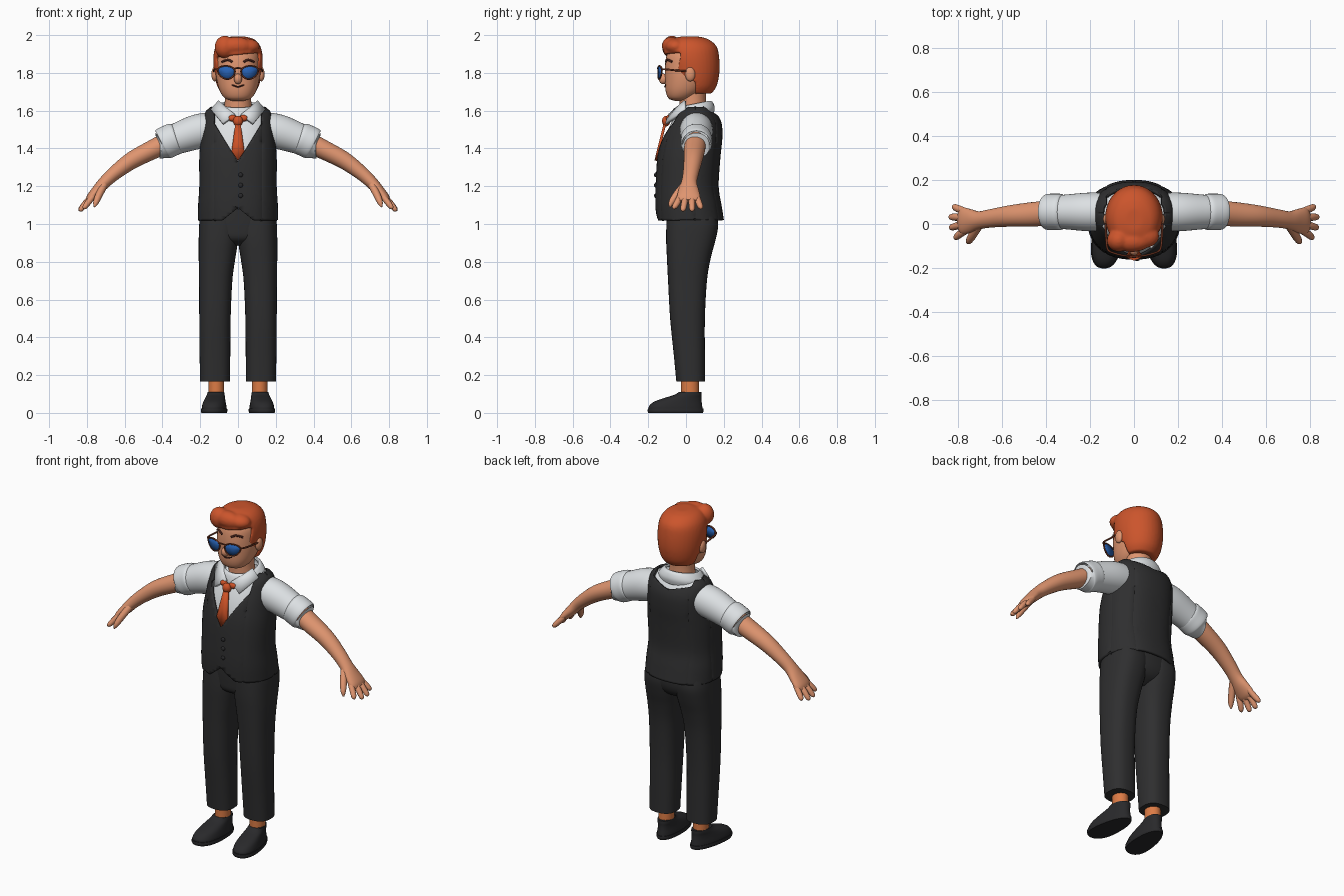
import bpy, bmesh, math
from mathutils import Vector, Matrix

if "Cube" in bpy.data.objects:
    bpy.data.objects.remove(bpy.data.objects["Cube"])


def material(name, r, g, b):
    m = bpy.data.materials.new(name)
    m.use_nodes = True
    m.diffuse_color = (r, g, b, 1)
    m.node_tree.nodes["Principled BSDF"].inputs["Base Color"].default_value = (r, g, b, 1)
    return m


SKIN = material("skin", .74, .30, .16)
HAIR = material("orange hair", .60, .09, .025)
SHIRT = material("white shirt", .72, .75, .77)
SUIT = material("charcoal cloth", .028, .028, .029)
SHOE = material("black leather", .022, .022, .024)
TIE = material("orange tie", .62, .085, .02)
SOCK = material("orange sock", .72, .20, .06)
LENS = material("blue lens", .02, .12, .45)
FRAME = material("brown frame", .16, .035, .015)
DARK = material("dark brown", .06, .015, .01)


def finish(name, bm, mat, mirror=False, thick=0, offset=0.0, remesh=0):
    """Turn a bmesh into a smooth shaded object with its modifiers."""
    bmesh.ops.recalc_face_normals(bm, faces=bm.faces[:])
    me = bpy.data.meshes.new(name)
    bm.to_mesh(me)
    bm.free()
    ob = bpy.data.objects.new(name, me)
    bpy.context.collection.objects.link(ob)
    me.materials.append(mat)
    bpy.ops.object.select_all(action="DESELECT")
    ob.select_set(True)
    bpy.context.view_layer.objects.active = ob
    bpy.ops.object.shade_smooth_by_angle(angle=math.radians(45))
    if thick:
        s = ob.modifiers.new("thickness", "SOLIDIFY")
        s.thickness, s.offset = thick, offset
    if remesh:
        r = ob.modifiers.new("fuse", "REMESH")
        r.mode, r.voxel_size, r.use_smooth_shade = "VOXEL", remesh, True
        s = ob.modifiers.new("soften", "SMOOTH")
        s.factor, s.iterations = .5, 6
    if mirror:
        ob.modifiers.new("mirror", "MIRROR").use_mirror_merge = False
    return ob


def smooth_keys(keys, n=5):
    """Catmull-Rom interpolation of key rings."""
    out = []
    for i in range(len(keys) - 1):
        a, b, c, d = keys[max(i - 1, 0)], keys[i], keys[i + 1], keys[min(i + 2, len(keys) - 1)]
        for k in range(n):
            t = k / n
            out.append([q + .5 * t * (r - p + t * (2 * p - 5 * q + 4 * r - s + t * (3 * (q - r) + s - p)))
                        for p, q, r, s in zip(a, b, c, d)])
    return out + [list(keys[-1])]


def loft(keys, flat=True, power=2.0, seg=36, caps=True, warp=None, bm=None):
    """Skin rings (x, y, z, ru, rv); flat rings are horizontal, others follow the path."""
    bm = bm or bmesh.new()
    rings, pts = [], smooth_keys(keys)
    for i, (x, y, z, ru, rv) in enumerate(pts):
        u, v = Vector((1, 0, 0)), Vector((0, 1, 0))
        if not flat:
            tan = Vector(pts[min(i + 1, len(pts) - 1)][:3]) - Vector(pts[max(i - 1, 0)][:3])
            u = (v - tan * (v.dot(tan) / tan.length_squared)).normalized()
            v = tan.cross(u).normalized()
        ring = []
        for k in range(seg):
            c, s = math.cos(math.tau * k / seg), math.sin(math.tau * k / seg)
            a = math.copysign(abs(c) ** (2 / power), c) * max(ru, .001)
            b = math.copysign(abs(s) ** (2 / power), s) * max(rv, .001)
            co = Vector((x, y, z)) + u * a + v * b
            ring.append(bm.verts.new(warp(co) if warp else co))
        rings.append(ring)
    for a, b in zip(rings, rings[1:]):
        for k in range(seg):
            bm.faces.new((a[k], a[k - 1], b[k - 1], b[k]))
    if caps:
        bm.faces.new(rings[0])
        bm.faces.new(rings[-1][::-1])
    return bm


def ball(bm, centre, radii):
    m = Matrix.Translation(centre) @ Matrix.Diagonal((*radii, 1))
    bmesh.ops.create_uvsphere(bm, u_segments=24, v_segments=14, radius=1, matrix=m)
    return bm


def cut(bm, planes):
    """Remove the convex region in front of all (point, normal) planes."""
    planes = [(Vector(p), Vector(n)) for p, n in planes]
    for p, n in planes:
        bmesh.ops.bisect_plane(bm, geom=bm.verts[:] + bm.edges[:] + bm.faces[:], plane_co=p, plane_no=n)
    gone = [f for f in bm.faces if all((f.calc_center_median() - p).dot(n) > 0 for p, n in planes)]
    bmesh.ops.delete(bm, geom=gone, context="FACES")


def plate(name, pts, mat, thick, mirror=False):
    """Thin fan of faces around the middle of an outline."""
    bm = bmesh.new()
    vs = [bm.verts.new(p) for p in pts]
    mid = bm.verts.new(sum((v.co for v in vs), Vector()) / len(vs))
    for a, b in zip(vs, vs[1:] + vs[:1]):
        bm.faces.new((a, b, mid))
    return finish(name, bm, mat, mirror, thick)


def wire(name, pts, r, mat, mirror=False, closed=False):
    cu = bpy.data.curves.new(name, "CURVE")
    cu.dimensions, cu.bevel_depth, cu.bevel_resolution, cu.use_fill_caps = "3D", r, 2, True
    sp = cu.splines.new("POLY")
    pts = pts if closed else smooth_keys(pts)
    sp.points.add(len(pts) - 1)
    for p, co in zip(sp.points, pts):
        p.co = (*co, 1)
    sp.use_cyclic_u = closed
    cu.materials.append(mat)
    ob = bpy.data.objects.new(name, cu)
    bpy.context.collection.objects.link(ob)
    if mirror:
        ob.modifiers.new("mirror", "MIRROR").use_mirror_merge = False


# Torso: shirt body, with the waistcoat as a cut shell around it
torso = [(0, .022, 1.02, .205, .172), (0, .013, 1.1, .204, .168), (0, .006, 1.2, .198, .16),
         (0, .015, 1.35, .198, .16), (0, .03, 1.45, .19, .155), (0, .045, 1.53, .182, .137),
         (0, .05, 1.585, .17, .105), (0, .055, 1.615, .14, .07)]
finish("shirt_body", loft([(x, y, z - .004, a - .009, b - .009) for x, y, z, a, b in torso[2:]], power=2.3), SHIRT)
vest = loft(torso, power=2.3, seg=48, caps=False)
front = ((0, .05, 0), (0, -1, 0))
cut(vest, [front, ((0, 0, 1.33), (-1, 0, .62)), ((0, 0, 1.33), (1, 0, .62)),
           ((.125, 0, 0), (-1, 0, 0)), ((-.125, 0, 0), (1, 0, 0))])
cut(vest, [((0, .05, 0), (0, 1, 0)), ((0, 0, 1.56), (-.25, 0, 1)), ((0, 0, 1.56), (.25, 0, 1)),
           ((.125, 0, 0), (-1, 0, 0)), ((-.125, 0, 0), (1, 0, 0))])
cut(vest, [front, ((0, 0, 1.085), (-.8, 0, -1)), ((0, 0, 1.085), (.8, 0, -1))])
finish("waistcoat", vest, SUIT, thick=.014)
buttons = bmesh.new()
for z in (1.26, 1.205, 1.15):
    ball(buttons, (.014, -.161, z), (.012, .008, .012))
finish("waistcoat_buttons", buttons, SHOE)

# Collar: tilted band with two pointed flaps
collar = [(0, .035, 1.565, .125, .105), (0, .036, 1.595, .128, .11), (0, .036, 1.625, .105, .1), (0, .035, 1.632, .09, .088)]
finish("collar_band", loft(collar, caps=False, warp=lambda c: Vector((c.x, c.y, c.z + .2 * (c.y - .05)))), SHIRT, thick=.012)
plate("collar_flap", [(.1, -.005, 1.652), (.142, -.005, 1.605), (.08, -.105, 1.53), (.015, -.088, 1.578), (.055, -.052, 1.61)],
      SHIRT, .014, True)

# Tie
plate("tie_blade", [(-.014, -.112, 1.53), (.014, -.112, 1.53), (.034, -.148, 1.385), (0, -.16, 1.335), (-.034, -.148, 1.385)], TIE, .014)
knot = ball(bmesh.new(), (0, -.105, 1.545), (.026, .022, .028))
for side in (-1, 1):
    ball(knot, (side * .028, -.092, 1.56), (.024, .014, .017))
finish("tie_knot", knot, TIE)

# Trousers
leg = [(.122, .025, .165, .079, .076), (.122, .018, .3, .081, .082), (.122, .008, .5, .083, .092),
       (.118, .008, .7, .088, .103), (.111, .015, .82, .097, .116), (.104, .025, .91, .104, .13),
       (.1, .033, .99, .106, .137), (.098, .03, 1.06, .1, .13)]
finish("trouser_leg", loft(leg, power=2.5), SUIT, True)
finish("trouser_seat", loft([(0, .02, .885, .05, .06), (0, .024, .92, .15, .115), (0, .032, .98, .19, .134),
                             (0, .028, 1.08, .19, .135)], power=2.3), SUIT)


# Shoes and socks
def toe_shape(c):
    return Vector((.122 + (c.x - .122) * (1 - 1.2 * c.y) - .1 * c.y, c.y, c.z))


shoe = [(.118, -.055, .018, .059, .143), (.118, -.055, .035, .058, .141), (.118, -.044, .058, .054, .127),
        (.118, -.018, .078, .05, .1), (.118, .01, .095, .047, .073), (.118, .022, .11, .044, .06)]
finish("shoe_upper", loft(shoe, power=2.3, warp=toe_shape), SHOE, True)
finish("shoe_sole", loft([(.118, -.055, 0, .06, .145), (.118, -.055, .01, .063, .148), (.118, -.055, .022, .062, .147)],
                         power=2.3, warp=toe_shape), SHOE, True)
finish("sock", loft([(.115, .022, .08, .042, .047), (.115, .02, .2, .042, .047)]), SOCK, True)

# Sleeves, rolled cuffs and arms
finish("sleeve", loft([(.08, .055, 1.51, .085, .085), (.2, .055, 1.492, .088, .092), (.3, .055, 1.46, .08, .084),
                       (.36, .055, 1.435, .074, .076)], False), SHIRT, True)
finish("rolled_cuff", loft([(.325, .055, 1.456, .072, .074), (.333, .055, 1.453, .082, .084), (.36, .055, 1.441, .083, .086),
                            (.392, .055, 1.426, .082, .085), (.402, .055, 1.421, .074, .076), (.395, .055, 1.425, .05, .05)],
                           False), SHIRT, True)
finish("arm", loft([(.36, .052, 1.44, .055, .055), (.45, .045, 1.395, .056, .051), (.56, .037, 1.338, .049, .046),
                    (.65, .026, 1.272, .042, .038), (.705, .017, 1.222, .041, .033), (.745, .014, 1.178, .054, .029),
                    (.78, .014, 1.14, .061, .023), (.797, .014, 1.122, .045, .013)], False), SKIN, True)
fingers = bmesh.new()
for y0, y1, x, z in ((-.03, -.06, .818, 1.08), (0, -.015, .838, 1.068), (.03, .032, .84, 1.068), (.057, .077, .825, 1.08)):
    loft([(.765, y0, 1.15, .015, .015), ((.765 + x) / 2, (y0 + y1) / 2, 1.116, .017, .016),
          (x - .007, y1, z + .01, .014, .013), (x, y1, z, .004, .004)], False, seg=12, bm=fingers)
loft([(.71, -.01, 1.205, .02, .02), (.735, -.05, 1.155, .02, .019), (.752, -.077, 1.115, .015, .015),
      (.76, -.086, 1.09, .004, .004)], False, seg=12, bm=fingers)
finish("fingers", fingers, SKIN, True)

# Head
finish("neck", loft([(0, .04, 1.56, .078, .074), (0, .035, 1.65, .07, .07), (0, .035, 1.74, .072, .075)]), SKIN)
finish("head", loft([(0, -.03, 1.652, .03, .03), (0, -.03, 1.665, .068, .062), (0, -.01, 1.705, .097, .098),
                     (0, .01, 1.77, .114, .121), (0, .02, 1.84, .117, .131), (0, .028, 1.9, .112, .128),
                     (0, .03, 1.95, .08, .095)], power=2.15), SKIN)
finish("nose", ball(bmesh.new(), (0, -.12, 1.768), (.021, .024, .028)), SKIN)
finish("ear", ball(bmesh.new(), (.124, .022, 1.793), (.017, .027, .038)), SKIN, True)
wire("mouth", [(-.033, -.104, 1.737), (0, -.112, 1.727), (.033, -.104, 1.737)], .004, DARK)
wire("eyebrow", [(.03, -.107, 1.858), (.055, -.097, 1.869), (.085, -.073, 1.858)], .006, DARK, True)

# Hair: cap trimmed around the face, fused with a swept quiff
hair = loft([(0, .05, 1.69, .088, .085), (0, .045, 1.73, .112, .117), (0, .04, 1.8, .127, .137), (0, .03, 1.88, .131, .146),
             (0, .025, 1.94, .119, .137), (0, .02, 1.977, .088, .1), (0, .02, 1.992, .04, .05)])
cut(hair, [((0, 0, 1.895), (.1, 0, -1)), ((0, -.04, 1.85), (0, -1, .2))])
cut(hair, [((0, 0, 1.775), (0, -.5, -1)), ((0, .05, 0), (0, -1, 0))])
for centre, radii in (((-.07, -.075, 1.937), (.054, .052, .06)), ((-.01, -.08, 1.943), (.085, .048, .048)),
                      ((.045, -.055, 1.94), (.07, .055, .042))):
    ball(hair, centre, radii)
finish("hair", hair, HAIR, thick=.022, offset=-1, remesh=.007)

# Sunglasses
rim = []
for k in range(28):
    c, s = math.cos(math.tau * k / 28), math.sin(math.tau * k / 28)
    x = .061 + .045 * c * (1 + .12 * s) + .004 * s
    rim.append((x, -.148 + 1.8 * x * x, 1.807 + (.03 if s > 0 else .04) * s))
plate("lens", rim, LENS, .005, True)
wire("lens_rim", rim, .0045, FRAME, True, True)
wire("glasses_bridge", [(-.022, -.147, 1.822), (0, -.15, 1.826), (.022, -.147, 1.822)], .0045, FRAME)
wire("glasses_temple", [(.104, -.128, 1.818), (.122, -.11, 1.819), (.128, -.04, 1.812), (.128, .02, 1.808)], .005, FRAME, True)
